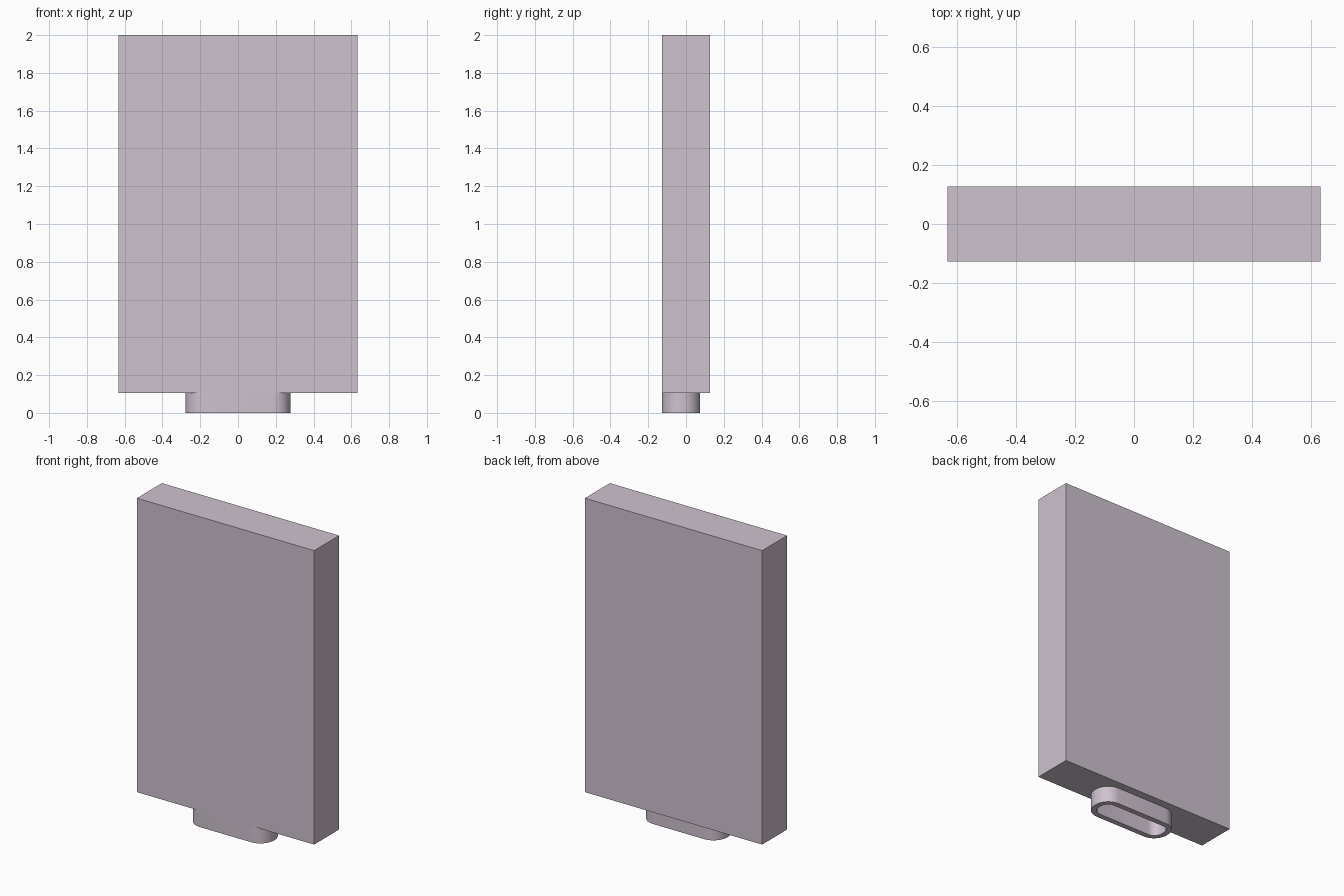
import bpy, bmesh
from math import pi, cos, sin

if "Cube" in bpy.data.objects:
    bpy.data.objects.remove(bpy.data.objects["Cube"])

mat = bpy.data.materials.new("pale_mauve")
mat.diffuse_color = (0.62, 0.54, 0.62, 1)
mat.use_nodes = True
mat.node_tree.nodes["Principled BSDF"].inputs["Base Color"].default_value = mat.diffuse_color


def finish(name, bm):
    bmesh.ops.recalc_face_normals(bm, faces=bm.faces)
    mesh = bpy.data.meshes.new(name)
    bm.to_mesh(mesh)
    bm.free()
    mesh.materials.append(mat)
    ob = bpy.data.objects.new(name, mesh)
    bpy.context.collection.objects.link(ob)
    return ob


def rounded_loop(bm, hx, hy, r, z, cy, seg=8):
    """Ring of vertices around a rounded rectangle."""
    loop = []
    for k, (sx, sy) in enumerate(((1, 1), (-1, 1), (-1, -1), (1, -1))):
        for i in range(seg + 1):
            a = (k + i / seg) * pi / 2
            loop.append(bm.verts.new((sx * (hx - r) + r * cos(a),
                                      cy + sy * (hy - r) + r * sin(a), z)))
    return loop


def bridge(bm, a, b):
    for i in range(len(a)):
        j = (i + 1) % len(a)
        bm.faces.new((a[i], a[j], b[j], b[i]))


# Flat slab body
bm = bmesh.new()
bmesh.ops.create_cube(bm, size=1)
for v in bm.verts:
    v.co = (v.co.x * 1.264, v.co.y * 0.254, 1.0525 + v.co.z * 1.895)
finish("slab_body", bm)

# Hollow plug shell below the slab, flush with the front face
bm = bmesh.new()
cy, top = -0.026, 0.105
outer = [rounded_loop(bm, 0.278, 0.101, 0.096, z, cy) for z in (top, 0)]
inner = [rounded_loop(bm, 0.243, 0.066, 0.055, z, cy) for z in (0, top)]
rings = outer + inner
for a, b in zip(rings, rings[1:]):
    bridge(bm, a, b)
plug = finish("plug_shell", bm)
bpy.context.view_layer.objects.active = plug
plug.select_set(True)
bpy.ops.object.shade_smooth_by_angle()
